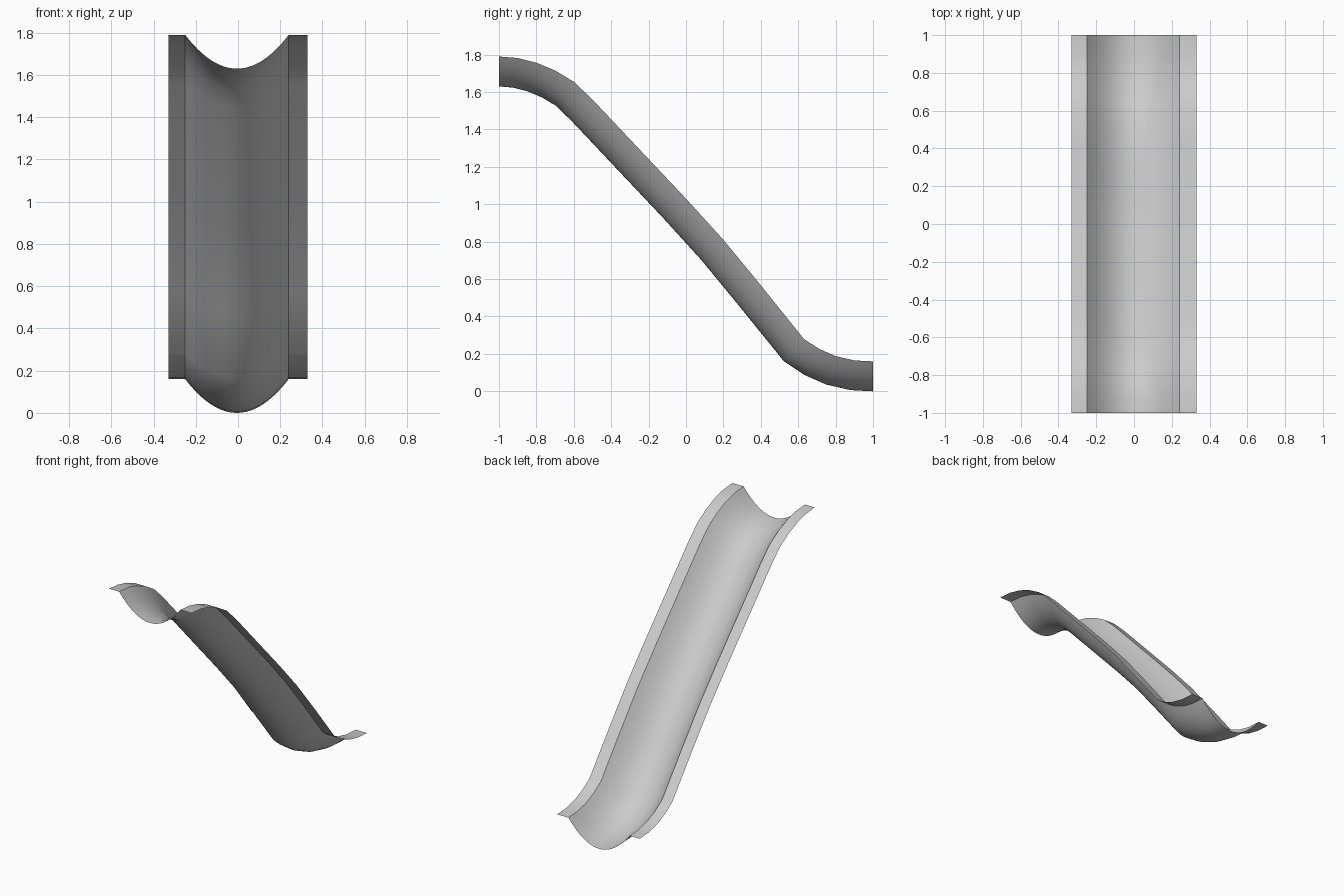
import bpy
import bmesh
from mathutils import Vector

cube = bpy.data.objects.get("Cube")
if cube:
    bpy.data.objects.remove(cube, do_unlink=True)

# Plain grey sheet material
grey = bpy.data.materials.new("light_grey")
grey.use_nodes = True
colour = (0.6, 0.6, 0.6, 1)
grey.diffuse_color = colour
grey.node_tree.nodes["Principled BSDF"].inputs["Base Color"].default_value = colour

# Side path of the rim (y, z), from the high end to the low end
PATH = [Vector(p) for p in (
    (-1, 1.79), (-0.9, 1.782), (-0.8, 1.757), (-0.7, 1.715), (-0.6, 1.655),
    (-0.5, 1.56), (-0.25, 1.295), (0, 1.03), (0.2, 0.81), (0.4, 0.567),
    (0.63, 0.28), (0.71, 0.228), (0.8, 0.188), (0.9, 0.165), (1, 0.16))]

# Cross-section: parabolic trough between two flat flanges (x, depth)
MID, HALF, DEPTH, EDGE, STEPS = -0.005, 0.245, 0.16, 0.33, 24
ts = [2 * i / STEPS - 1 for i in range(STEPS + 1)]
section = [(-EDGE, 0)] + [(MID + HALF * t, DEPTH * (1 - t * t)) for t in ts] + [(EDGE, 0)]


def path_normal(i):
    """Upward normal of the path, level at both ends."""
    if i in (0, len(PATH) - 1):
        return Vector((0, 1))
    a = (PATH[i] - PATH[i - 1]).normalized()
    b = (PATH[i + 1] - PATH[i]).normalized()
    t = (a + b).normalized()
    return Vector((-t.y, t.x))


# Sweep the section along the path
bm = bmesh.new()
rows = []
for i, p in enumerate(PATH):
    n = path_normal(i)
    rows.append([bm.verts.new((x, p.x - n.x * d, p.y - n.y * d)) for x, d in section])
for r, s in zip(rows, rows[1:]):
    for j in range(len(section) - 1):
        face = bm.faces.new((r[j], r[j + 1], s[j + 1], s[j]))
        face.smooth = True
        # Crisp fold where flange meets trough
        if j in (1, len(section) - 2):
            bm.edges.get((r[j], s[j])).smooth = False
bmesh.ops.recalc_face_normals(bm, faces=bm.faces)
if sum(f.normal.z for f in bm.faces) < 0:
    bmesh.ops.reverse_faces(bm, faces=bm.faces)

mesh = bpy.data.meshes.new("slide_chute")
bm.to_mesh(mesh)
bm.free()
mesh.materials.append(grey)
chute = bpy.data.objects.new("slide_chute", mesh)
bpy.context.collection.objects.link(chute)
